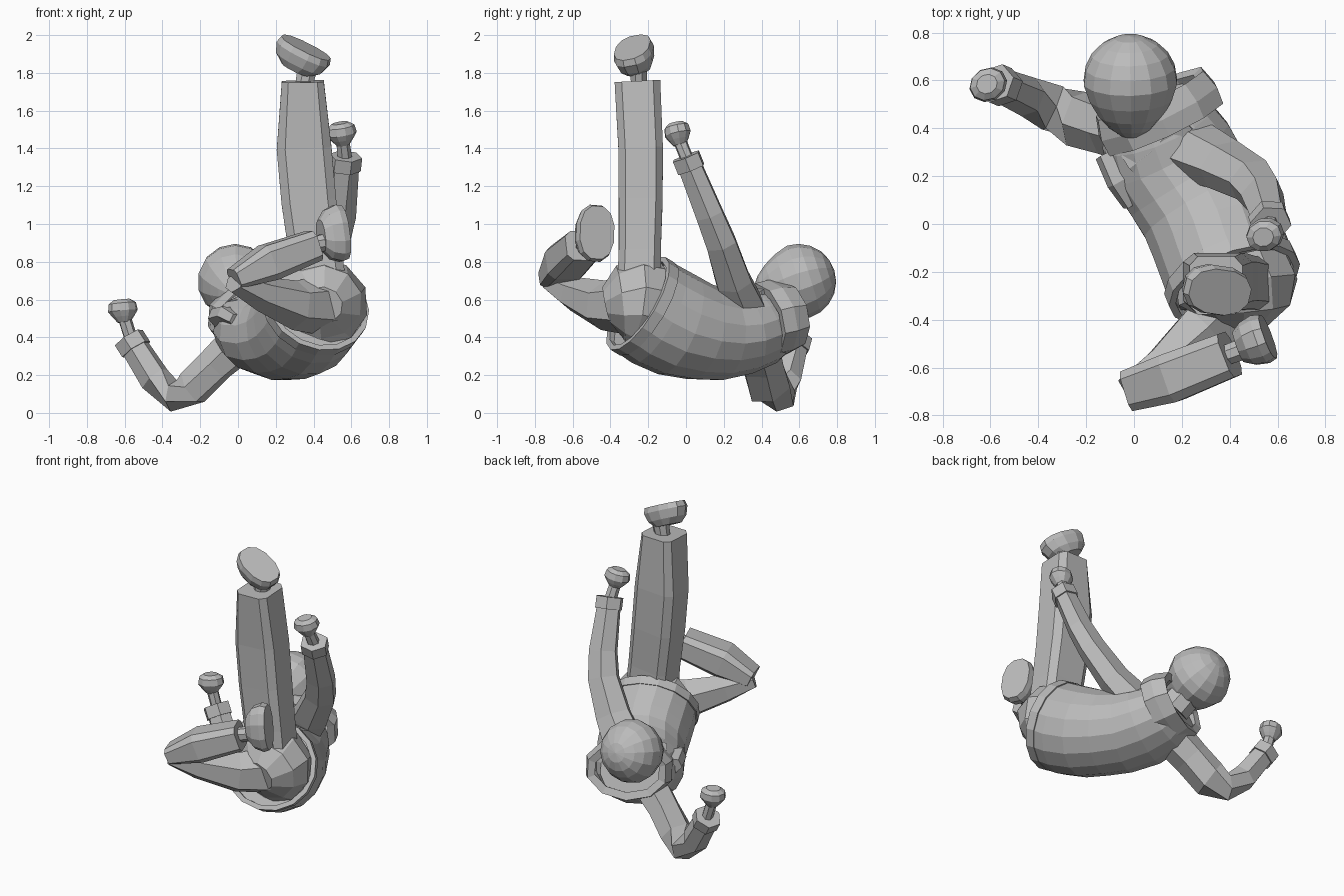
import bpy, bmesh, math
from mathutils import Vector, Matrix

grey = bpy.data.materials.new("plain grey")
grey.diffuse_color = (0.5, 0.5, 0.5, 1)


def finish(name, bm):
    bmesh.ops.recalc_face_normals(bm, faces=bm.faces)
    me = bpy.data.meshes.new(name)
    bm.to_mesh(me)
    bm.free()
    me.materials.append(grey)
    ob = bpy.data.objects.new(name, me)
    bpy.context.collection.objects.link(ob)
    return ob


def loft(name, stations, side, n=6, axis=None, caps=True, turn=0.5, power=1.0):
    """Skin rings; a station is (centre, side radius, other radius). Low power = squarer."""
    pts = [Vector(s[0]) for s in stations]
    bm = bmesh.new()
    rings = []
    for i, (c, ra, rb) in enumerate(stations):
        if axis:
            t = Vector(axis).normalized()
        else:
            a = (pts[i] - pts[max(i - 1, 0)]).normalized()
            b = (pts[min(i + 1, len(pts) - 1)] - pts[i]).normalized()
            t = (a + b).normalized()
        s = Vector(side)
        s = (s - t * s.dot(t)).normalized()
        u = t.cross(s)
        ring = []
        for k in range(n):
            an = math.tau * (k + turn) / n
            x, y = (math.copysign(abs(f) ** power, f) for f in (math.cos(an), math.sin(an)))
            ring.append(bm.verts.new(pts[i] + s * ra * x + u * rb * y))
        rings.append(ring)
    for r, q in zip(rings, rings[1:]):
        for k in range(n):
            j = (k + 1) % n
            bm.faces.new((r[k], r[j], q[j], q[k]))
    if caps:
        bm.faces.new(rings[0])
        bm.faces.new(rings[-1])
    return finish(name, bm)


def cap_shape(name, top, normal, long_dir, profile, n=12, power=1.0):
    """Flat-topped oval form that narrows away from its top; used for feet and fists."""
    d = Vector(normal).normalized()
    loft(name, [(Vector(top) - d * h, a, b) for h, a, b in profile], long_dir, n, normal, power=power)


def ring_band(name, stations, side, n, thick):
    """Open band with wall thickness."""
    ob = loft(name, stations, side, n, caps=False)
    mod = ob.modifiers.new("wall", 'SOLIDIFY')
    mod.thickness = thick
    mod.offset = -1


SIDE = (0.89, 0.45, 0)

# curved jacket body
loft("jacket", [((0.41, -0.23, 0.565), 0.28, 0.28),
                ((0.38, -0.15, 0.515), 0.28, 0.285),
                ((0.34, -0.045, 0.465), 0.28, 0.28),
                ((0.285, 0.07, 0.43), 0.275, 0.26),
                ((0.22, 0.175, 0.415), 0.275, 0.245),
                ((0.15, 0.29, 0.425), 0.28, 0.225),
                ((0.10, 0.40, 0.46), 0.25, 0.21),
                ((0.065, 0.49, 0.50), 0.2, 0.17)], SIDE, 16)
# rim around the jacket opening
ring_band("jacket_hem", [((0.42, -0.255, 0.58), 0.29, 0.285),
                         ((0.40, -0.205, 0.55), 0.29, 0.285)], SIDE, 16, 0.03)
# pelvis
loft("pelvis", [((0.41, -0.2, 0.56), 0.25, 0.25),
                ((0.435, -0.285, 0.585), 0.265, 0.24),
                ((0.45, -0.35, 0.585), 0.21, 0.195),
                ((0.445, -0.42, 0.57), 0.11, 0.1)], SIDE, 10)
# collar with its front flap
ring_band("collar", [((0.13, 0.405, 0.485), 0.275, 0.205),
                     ((0.1, 0.47, 0.5), 0.28, 0.208),
                     ((0.065, 0.545, 0.515), 0.255, 0.185)], SIDE, 10, 0.05)
loft("collar_flap", [((0.2, 0.44, 0.62), 0.07, 0.05),
                     ((0.08, 0.31, 0.61), 0.08, 0.04),
                     ((-0.01, 0.24, 0.57), 0.07, 0.04)], (0.7, -0.7, 0), 6)
# neck
loft("neck", [((0.06, 0.45, 0.52), 0.11, 0.11), ((0, 0.57, 0.65), 0.1, 0.1)], SIDE, 8)

# head: round crown narrowing to the chin
bm = bmesh.new()
bmesh.ops.create_uvsphere(bm, u_segments=14, v_segments=10, radius=0.2)
for v in bm.verts:
    if v.co.z < 0:
        k = -v.co.z / 0.2
        v.co.x *= 1 - 0.25 * k
        v.co.y *= 1 - 0.25 * k
        v.co.z *= 1.22
rot = Vector((-0.02, 0.95, 0.3)).to_track_quat('Z', 'Y').to_matrix().to_4x4()
bmesh.ops.transform(bm, matrix=Matrix.Translation((-0.015, 0.595, 0.695)) @ rot, verts=bm.verts)
finish("head", bm)

# raised straight leg
loft("raised_leg", [((0.435, -0.25, 0.62), 0.15, 0.12),
                    ((0.41, -0.245, 0.85), 0.145, 0.115),
                    ((0.375, -0.24, 1.12), 0.15, 0.12),
                    ((0.35, -0.24, 1.4), 0.15, 0.122),
                    ((0.343, -0.257, 1.755), 0.115, 0.125)], (1, 0, 0), 8, power=0.42)
loft("raised_ankle", [((0.35, -0.25, 1.74), 0.05, 0.045),
                      ((0.375, -0.25, 1.86), 0.06, 0.05)], (1, 0, 0), 8)
FOOT = [(0, 0.145, 0.098), (0.035, 0.155, 0.107), (0.09, 0.135, 0.095), (0.13, 0.085, 0.07)]
cap_shape("raised_foot", (0.36, -0.285, 1.935), (0.4, -0.25, 0.85), (-0.82, 0.12, 0.42), FOOT, power=0.85)

# bent leg
loft("bent_thigh", [((0.45, -0.29, 0.57), 0.155, 0.16),
                    ((0.3, -0.44, 0.57), 0.13, 0.132),
                    ((0.12, -0.595, 0.63), 0.09, 0.092),
                    ((-0.02, -0.7, 0.69), 0.075, 0.055)], (0.6, -0.7, 0), 6)
loft("bent_shin", [((-0.02, -0.695, 0.71), 0.09, 0.055),
                   ((0.16, -0.64, 0.795), 0.108, 0.1),
                   ((0.4, -0.545, 0.885), 0.1, 0.085)], (0.33, -0.94, 0), 8, power=0.5)
loft("bent_ankle", [((0.38, -0.55, 0.885), 0.045, 0.045),
                    ((0.49, -0.51, 0.91), 0.05, 0.05)], (0, 0, 1), 8)
cap_shape("bent_foot", (0.56, -0.47, 0.955), (0.94, 0.34, 0.12), (-0.08, 0.05, 1), FOOT, power=0.85)

# arms: sleeve, cuff, wrist and fist
FIST = [(0, 0.045, 0.04), (0.02, 0.075, 0.065), (0.06, 0.082, 0.07), (0.09, 0.06, 0.055), (0.12, 0.035, 0.035)]


def arm(name, sleeve, side, hand, hand_axis, hand_side):
    loft(name + "_sleeve", sleeve, side, 6)
    a, b = Vector(sleeve[-2][0]), Vector(sleeve[-1][0])
    d = (b - a).normalized()
    ra, rb = sleeve[-1][1:]
    loft(name + "_cuff", [(b - d * 0.06, ra + 0.013, rb + 0.013),
                          (b + d * 0.015, ra + 0.013, rb + 0.013)], side, 6)
    h = Vector(hand)
    loft(name + "_wrist", [(b - d * 0.02, 0.04, 0.035),
                           (h - Vector(hand_axis).normalized() * 0.08, 0.036, 0.036)], side, 7)
    cap_shape(name + "_fist", h, hand_axis, hand_side, FIST, 10)


arm("lowered_arm", [((0.06, 0.36, 0.42), 0.13, 0.12),
                    ((-0.12, 0.405, 0.255), 0.12, 0.1),
                    ((-0.24, 0.44, 0.135), 0.125, 0.1),
                    ((-0.34, 0.485, 0.09), 0.11, 0.085),
                    ((-0.44, 0.53, 0.18), 0.085, 0.085),
                    ((-0.57, 0.585, 0.385), 0.07, 0.075)], (0.3, -0.9, 0),
    (-0.615, 0.585, 0.6), (-0.1, 0.05, 1), (0.85, 0.45, 0))
arm("lifted_arm", [((0.24, 0.31, 0.55), 0.14, 0.12),
                   ((0.37, 0.25, 0.7), 0.12, 0.1),
                   ((0.49, 0.185, 0.9), 0.105, 0.088),
                   ((0.535, 0.125, 1.05), 0.095, 0.08),
                   ((0.57, 0.005, 1.345), 0.076, 0.068)], (0.9, 0.4, 0),
    (0.54, -0.055, 1.535), (-0.15, -0.2, 1), (0.85, 0.3, 0.1))

# shoulder flap beside the lowered arm
loft("shoulder_flap", [((-0.1, 0.3, 0.5), 0.07, 0.055),
                       ((-0.045, 0.19, 0.51), 0.08, 0.055),
                       ((0.01, 0.1, 0.48), 0.07, 0.045)], (0.8, 0.4, -0.4), 6)
